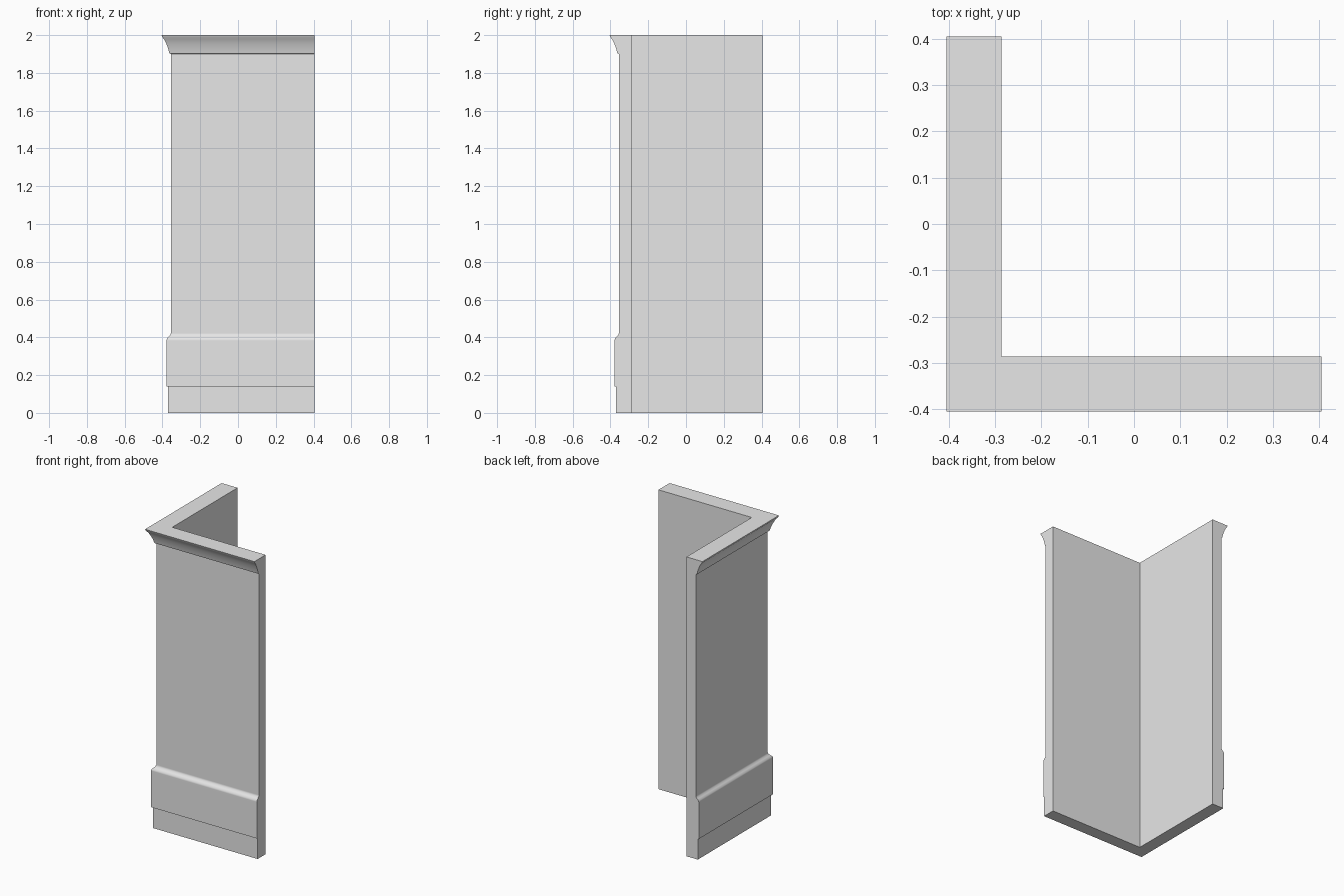
import bpy
import bmesh
from math import radians

cube = bpy.data.objects.get("Cube")
if cube:
    bpy.data.objects.remove(cube, do_unlink=True)

END = 0.404      # free ends of both wall legs
INNER = 0.286    # inside face of the walls

# Wall cross-section: (distance outward, height), from the base upward
profile = [
    (INNER, 0.0),
    (0.370, 0.0), (0.370, 0.14),                    # plinth
    (0.378, 0.14), (0.378, 0.383),                  # skirting band
    (0.376, 0.394), (0.367, 0.403), (0.359, 0.411), (0.355, 0.422),
    (0.355, 1.90), (0.363, 1.903),                  # plain wall, cornice lip
    (0.366, 1.914), (0.371, 1.932), (0.380, 1.955),
    (0.391, 1.978), (0.400, 1.988), (0.404, 2.0),   # cornice
    (INNER, 2.0),
]

grey = bpy.data.materials.new("plain grey")
grey.use_nodes = True
colour = (0.8, 0.8, 0.8, 1.0)
grey.diffuse_color = colour
grey.node_tree.nodes["Principled BSDF"].inputs["Base Color"].default_value = colour

# Sweep the section along the L, mitred at the outer corner
bm = bmesh.new()
stations = (lambda d: (END, -d), lambda d: (-d, -d), lambda d: (-d, END))
rings = [[bm.verts.new((*place(d), z)) for d, z in profile] for place in stations]
count = len(profile)
for a, b in zip(rings, rings[1:]):
    for i in range(count):
        j = (i + 1) % count
        bm.faces.new((a[i], a[j], b[j], b[i]))

# Close the two free ends
bm.faces.new(rings[0])
bm.faces.new(rings[-1])
bmesh.ops.recalc_face_normals(bm, faces=bm.faces)

mesh = bpy.data.meshes.new("corner_wall")
bm.to_mesh(mesh)
bm.free()
mesh.materials.append(grey)
wall = bpy.data.objects.new("corner_wall", mesh)
bpy.context.collection.objects.link(wall)

# Smooth mouldings, crisp edges and flat wall panels
bpy.ops.object.select_all(action="DESELECT")
wall.select_set(True)
bpy.context.view_layer.objects.active = wall
bpy.ops.object.shade_smooth_by_angle(angle=radians(40))
normals = wall.modifiers.new("flat_panels", "WEIGHTED_NORMAL")
normals.keep_sharp = True
